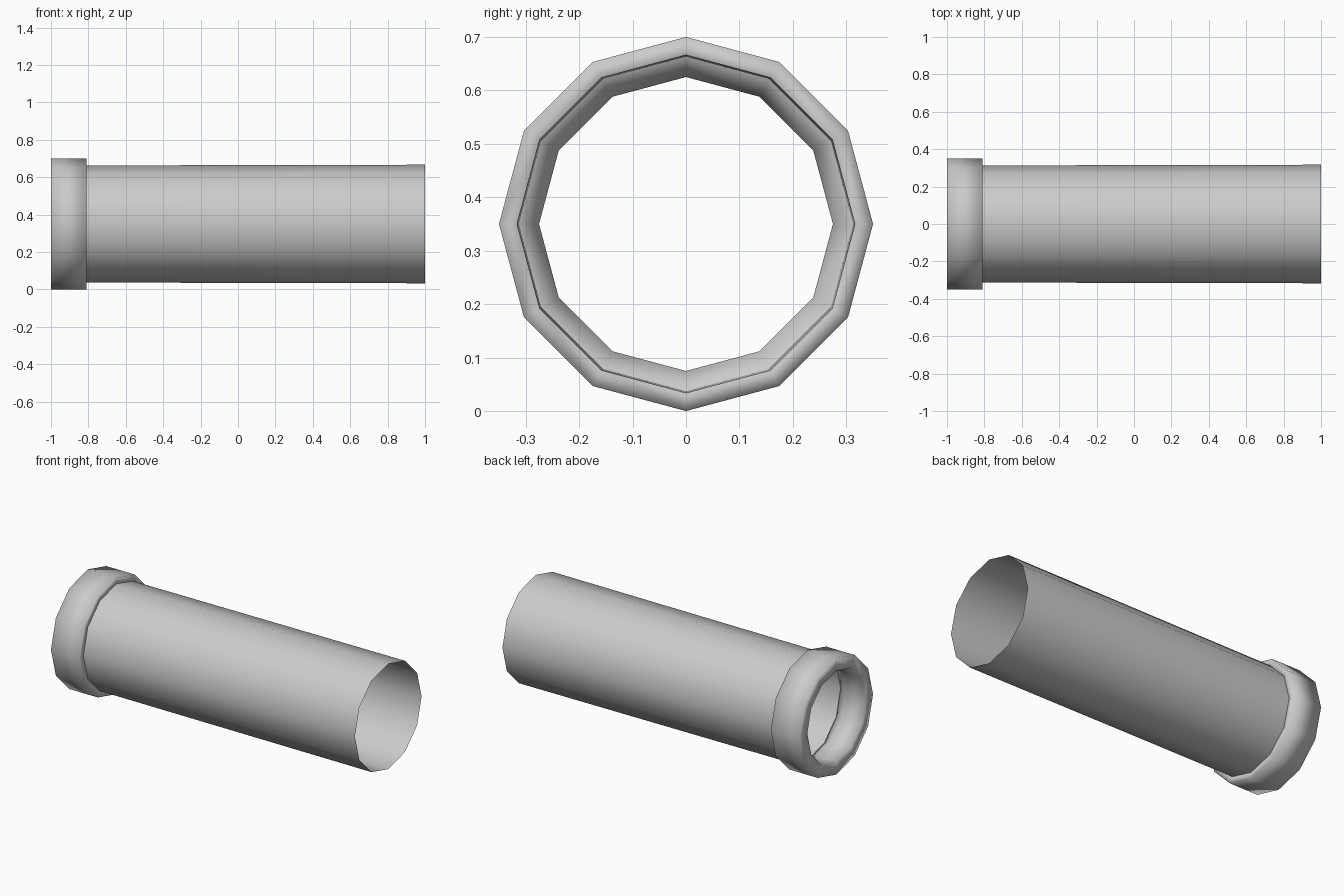
import bpy, bmesh
from math import cos, sin, tau

if "Cube" in bpy.data.objects:
    bpy.data.objects.remove(bpy.data.objects["Cube"])

SIDES = 12
CENTRE_Z = 0.35


def lathe(name, profile, closed=False):
    """Revolve (x, radius) points around the horizontal pipe axis."""
    bm = bmesh.new()
    rings = [[bm.verts.new((x, r * cos(tau * i / SIDES),
                            CENTRE_Z + r * sin(tau * i / SIDES)))
              for i in range(SIDES)] for x, r in profile]
    pairs = list(zip(rings, rings[1:]))
    if closed:
        pairs.append((rings[-1], rings[0]))
    for a, b in pairs:
        for i in range(SIDES):
            j = (i + 1) % SIDES
            bm.faces.new((a[i], a[j], b[j], b[i])).smooth = True
    bmesh.ops.recalc_face_normals(bm, faces=bm.faces)
    mesh = bpy.data.meshes.new(name)
    bm.to_mesh(mesh)
    bm.free()
    obj = bpy.data.objects.new(name, mesh)
    bpy.context.collection.objects.link(obj)
    return obj


# Thin, open pipe that widens very slightly toward its free end
lathe("pipe", [(-0.81, 0.313), (1.0, 0.317)])

# Thick end collar with a narrower bore and a sloped inner lip
lathe("collar", [(-0.81, 0.313), (-0.81, 0.35), (-1.0, 0.35),
                 (-1.0, 0.275), (-0.87, 0.275)], closed=True)
